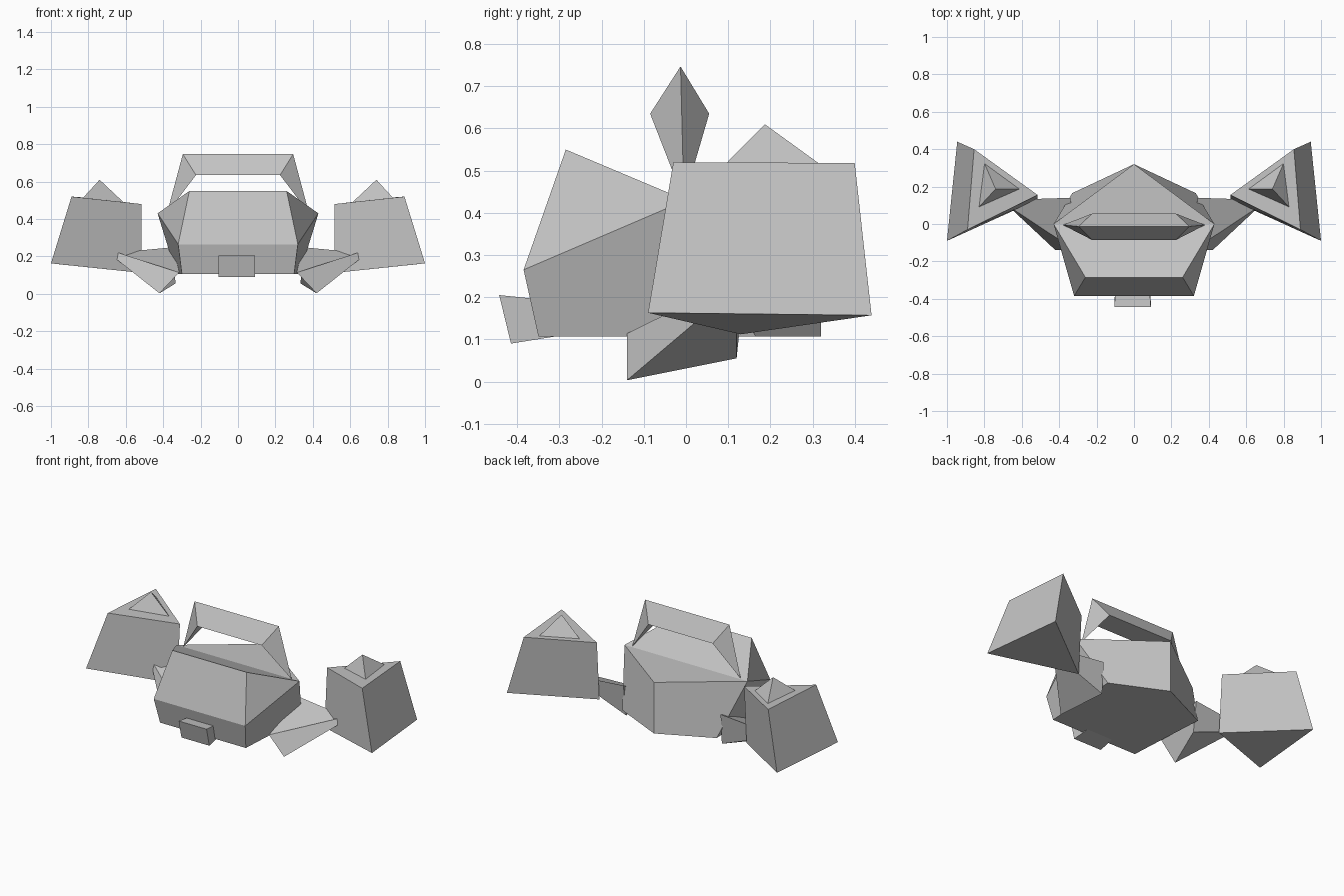
import bpy
import bmesh

old = bpy.data.objects.get("Cube")
if old:
    bpy.data.objects.remove(old, do_unlink=True)

GREY = (0.55, 0.55, 0.55, 1.0)
mat = bpy.data.materials.new("plain_grey")
mat.use_nodes = True
mat.diffuse_color = GREY
bsdf = next(n for n in mat.node_tree.nodes if n.type == "BSDF_PRINCIPLED")
bsdf.inputs["Base Color"].default_value = GREY


def make(name, points, faces):
    """Flat-shaded mesh from named or numbered points."""
    bm = bmesh.new()
    verts = {key: bm.verts.new(co) for key, co in points.items()}
    for face in faces:
        bm.faces.new([verts[key] for key in face])
    bmesh.ops.recalc_face_normals(bm, faces=bm.faces)
    mesh = bpy.data.meshes.new(name)
    bm.to_mesh(mesh)
    bm.free()
    mesh.materials.append(mat)
    obj = bpy.data.objects.new(name, mesh)
    bpy.context.collection.objects.link(obj)


def loft(name, rings):
    """Skin rings of equal length, cap the ends; one-point rings make tips."""
    points = {(r, i): co for r, ring in enumerate(rings) for i, co in enumerate(ring)}
    faces = []
    for r, (a, b) in enumerate(zip(rings, rings[1:])):
        n = max(len(a), len(b))
        for i in range(n):
            j = (i + 1) % n
            low = [(r, i), (r, j)] if len(a) > 1 else [(r, 0)]
            high = [(r + 1, j), (r + 1, i)] if len(b) > 1 else [(r + 1, 0)]
            faces.append(low + high)
    for r in (0, len(rings) - 1):
        if len(rings[r]) > 2:
            faces.append([(r, i) for i in range(len(rings[r]))])
    make(name, points, faces)


def flip(ring, side):
    return [(x * side, y, z) for x, y, z in ring]


# Faceted body: paired corners plus a central back edge
corners = {
    "brow": (0.26, -0.285, 0.55),
    "nose": (0.32, -0.385, 0.265),
    "chin": (0.30, -0.35, 0.107),
    "side": (0.43, 0.0, 0.43),
    "heel": (0.33, 0.165, 0.107),
}
points = {"back_top": (0, 0.32, 0.43), "back_low": (0, 0.32, 0.107)}
for key, (x, y, z) in corners.items():
    points[key + "_l"] = (x, y, z)
    points[key + "_r"] = (-x, y, z)
faces = [
    ("side_l", "side_r", "back_top"),
    ("chin_l", "chin_r", "heel_r", "back_low", "heel_l"),
]
for a, b in (("side", "brow"), ("brow", "nose"), ("nose", "chin")):
    faces.append((a + "_l", a + "_r", b + "_r", b + "_l"))
for s in ("_l", "_r"):
    faces.append(("brow" + s, "side" + s, "nose" + s))
    faces.append(("nose" + s, "side" + s, "heel" + s, "chin" + s))
    faces.append(("side" + s, "back_top", "back_low", "heel" + s))
make("body", points, faces)

# Tapered block on the front
loft("front_block", [
    [(-0.105, -0.443, 0.205), (0.09, -0.443, 0.205),
     (0.09, -0.415, 0.09), (-0.105, -0.415, 0.09)],
    [(-0.095, -0.30, 0.19), (0.08, -0.30, 0.19),
     (0.08, -0.29, 0.11), (-0.095, -0.29, 0.11)],
])

# Triangular carrying handle with pointed legs
bend = [(0.295, -0.013, 0.747), (0.225, -0.085, 0.635), (0.225, 0.055, 0.635)]
tip = [(0.38, -0.005, 0.43)]
loft("handle", [flip(tip, -1), flip(bend, -1), bend, tip])

# Side pods, their top spikes and the struts that carry them
for side, label in ((1, "left"), (-1, "right")):
    pod = [
        [(0.515, 0.13, 0.112), (1.0, -0.09, 0.163), (0.945, 0.44, 0.157)],
        [(0.515, 0.155, 0.48), (0.89, -0.03, 0.52), (0.855, 0.40, 0.518)],
    ]
    spike = [
        [(0.61, 0.187, 0.488), (0.83, 0.09, 0.512), (0.80, 0.325, 0.51)],
        [(0.74, 0.187, 0.61)],
    ]
    strut = [
        [(0.42, -0.14, 0.003), (0.315, -0.14, 0.114),
         (0.34, 0.14, 0.25), (0.335, 0.12, 0.055)],
        [(0.65, 0.075, 0.185), (0.64, 0.075, 0.22),
         (0.65, 0.13, 0.22), (0.65, 0.12, 0.175)],
    ]
    for part, rings in (("pod", pod), ("spike", spike), ("strut", strut)):
        loft(label + "_" + part, [flip(ring, side) for ring in rings])
